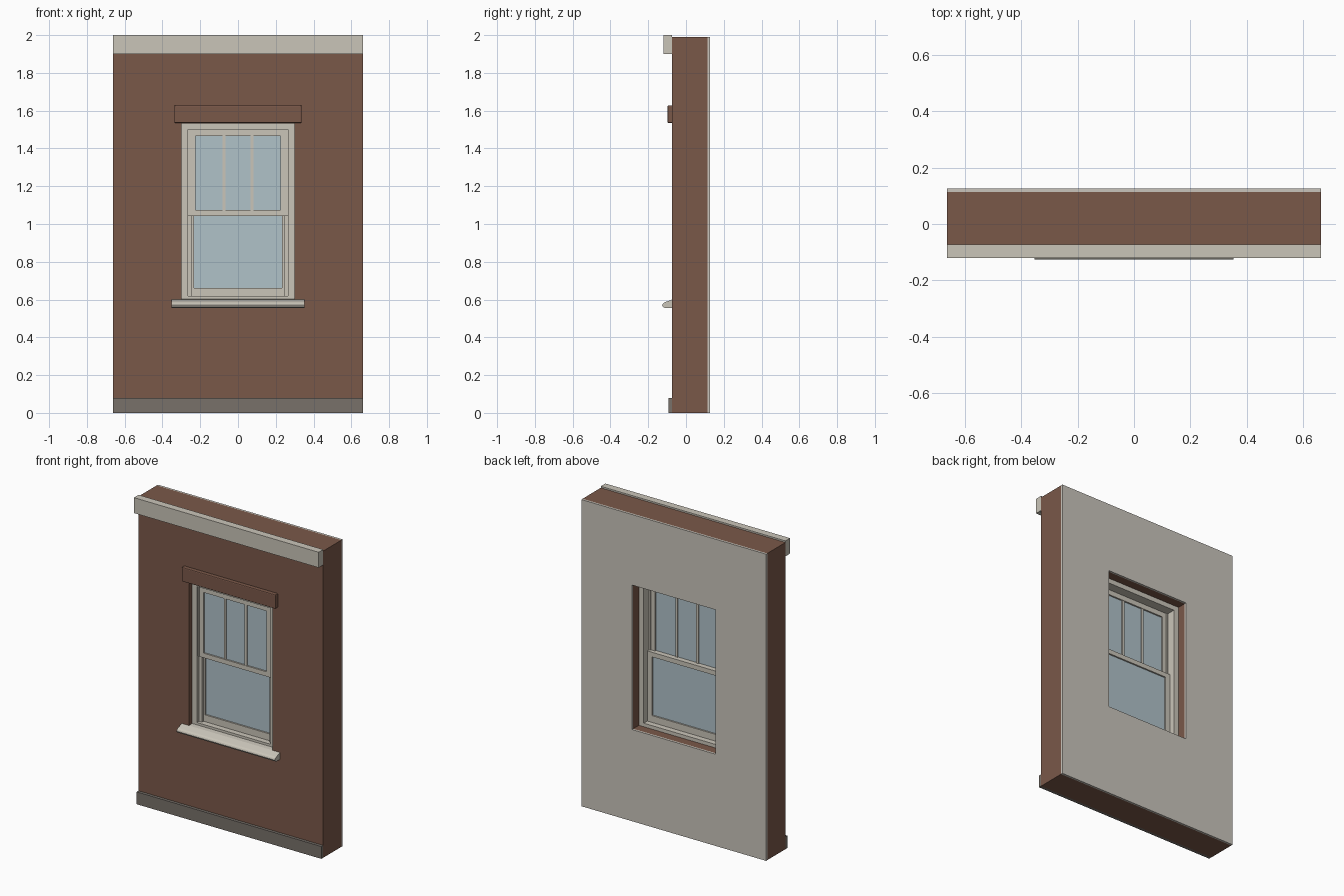
import bpy, bmesh

if "Cube" in bpy.data.objects:
    bpy.data.objects.remove(bpy.data.objects["Cube"])


def srgb(r, g, b):
    lin = [(c / 255 / 12.92) if c < 10 else ((c / 255 + 0.055) / 1.055) ** 2.4 for c in (r, g, b)]
    return (*lin, 1.0)


def material(name, rgb):
    m = bpy.data.materials.new(name)
    m.diffuse_color = srgb(*rgb)
    m.use_nodes = True
    m.node_tree.nodes["Principled BSDF"].inputs["Base Color"].default_value = m.diffuse_color
    return m


BRICK = material("brick_brown", (122, 88, 73))
CREAM = material("cream_paint", (202, 197, 185))
PLASTER = material("plaster", (202, 197, 188))
STONE = material("grey_stone", (120, 113, 106))
GLASS = material("pale_blue_glass", (176, 194, 201))


def finish(name, bm, mat):
    bmesh.ops.recalc_face_normals(bm, faces=bm.faces)
    mesh = bpy.data.meshes.new(name)
    bm.to_mesh(mesh)
    bm.free()
    mesh.materials.append(mat)
    ob = bpy.data.objects.new(name, mesh)
    bpy.context.collection.objects.link(ob)
    return ob


def box(name, mat, x, y, z, bevel=0):
    """Box from (min, max) ranges."""
    bm = bmesh.new()
    bmesh.ops.create_cube(bm, size=1)
    for v in bm.verts:
        v.co = [r[0] if c < 0 else r[1] for c, r in zip(v.co, (x, y, z))]
    if bevel:
        bmesh.ops.bevel(bm, geom=bm.edges[:], offset=bevel, segments=2, affect='EDGES', profile=0.5)
    return finish(name, bm, mat)


def ring(name, mat, outer, inner, y):
    """Rectangular frame; outer and inner are (half width, bottom, top)."""
    bm = bmesh.new()
    loops = []
    for w, b, t in (outer, inner):
        for yy in y:
            loops.append([bm.verts.new((px, yy, pz))
                          for px, pz in ((-w, b), (w, b), (w, t), (-w, t))])
    of, ob, nf, nb = loops
    for a, c in ((of, nf), (nf, nb), (nb, ob), (ob, of)):
        for i in range(4):
            j = (i + 1) % 4
            bm.faces.new((a[i], a[j], c[j], c[i]))
    return finish(name, bm, mat)


def extrude_x(name, mat, profile, half):
    """Extrude a (y, z) profile along x."""
    bm = bmesh.new()
    face = bm.faces.new([bm.verts.new((-half, py, pz)) for py, pz in profile])
    res = bmesh.ops.extrude_face_region(bm, geom=[face])
    for v in res["geom"]:
        if isinstance(v, bmesh.types.BMVert):
            v.co.x = half
    return finish(name, bm, mat)


W, FRONT = 0.663, -0.073
OPENING = (0.30, 0.595, 1.532)

# Wall with window opening, and the plaster lining behind it
ring("brick_wall", BRICK, (W, 0, 1.99), OPENING, (FRONT, 0.113))
ring("plaster_lining", PLASTER, (W, 0, 1.99), OPENING, (0.113, 0.126))

# Bands across the front
box("cornice", CREAM, (-W, W), (-0.12, FRONT), (1.9, 2.0))
box("base_course", STONE, (-W, W), (-0.092, FRONT), (0, 0.08))
box("lintel", BRICK, (-0.337, 0.337), (-0.098, FRONT + 0.005), (1.535, 1.628), 0.006)

# Sloping sill with rounded nose
extrude_x("window_sill", CREAM,
          [(-0.04, 0.603), (FRONT, 0.6), (-0.112, 0.586), (-0.122, 0.579), (-0.126, 0.570),
           (-0.122, 0.561), (-0.112, 0.556), (FRONT, 0.556), (-0.04, 0.556)], 0.353)

# Fixed frame and the stops beside the lower sash
ring("window_frame", CREAM, OPENING, (0.265, 0.618, 1.5), (-0.043, 0.055))
for s, side in ((-1, "left"), (1, "right")):
    box("jamb_stop_" + side, CREAM, sorted((s * 0.243, s * 0.265)), (-0.022, -0.006), (0.618, 1.045))
    box("jamb_track_" + side, CREAM, sorted((s * 0.256, s * 0.265)), (-0.032, 0.0), (1.045, 1.5))

# Upper sash (outer) with two glazing bars
ring("upper_sash", CREAM, (0.256, 1.043, 1.5), (0.226, 1.073, 1.467), (-0.03, -0.006))
box("upper_glass", GLASS, (-0.227, 0.227), (-0.02, -0.016), (1.072, 1.468))
for s, side in ((-1, "left"), (1, "right")):
    box("glazing_bar_" + side, CREAM, (s * 0.075 - 0.008, s * 0.075 + 0.008), (-0.027, -0.009), (1.072, 1.468))

# Lower sash (inner)
ring("lower_sash", CREAM, (0.265, 0.618, 1.073), (0.232, 0.662, 1.043), (-0.006, 0.018))
box("lower_glass", GLASS, (-0.233, 0.233), (0.004, 0.008), (0.661, 1.044))
